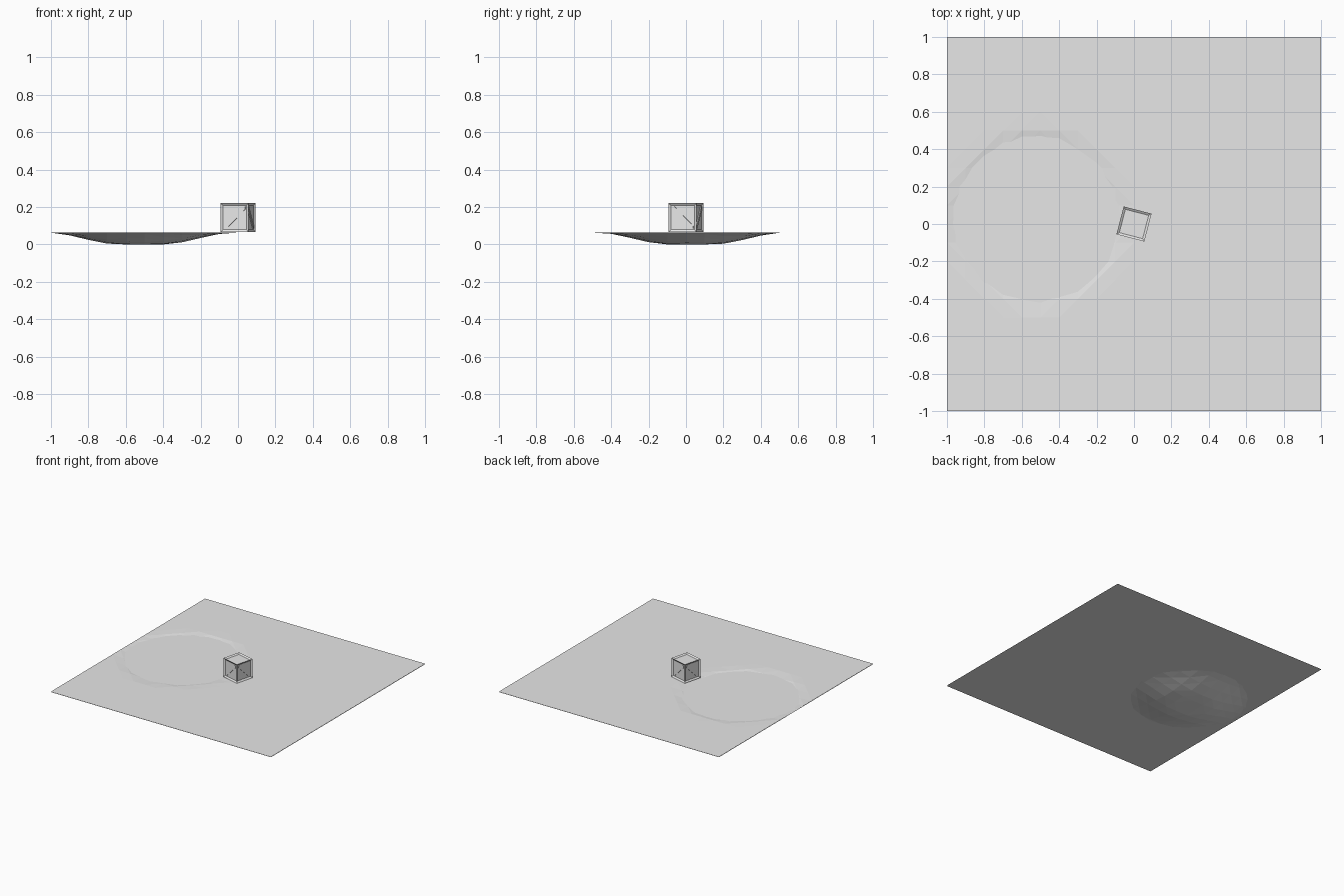
import bpy, bmesh, math
from mathutils import Matrix, Vector

if "Cube" in bpy.data.objects:
    bpy.data.objects.remove(bpy.data.objects["Cube"])

grey = bpy.data.materials.new("plain_grey")
grey.diffuse_color = (0.8, 0.8, 0.8, 1)
grey.use_nodes = True
grey.node_tree.nodes["Principled BSDF"].inputs["Base Color"].default_value = grey.diffuse_color

GROUND_Z, WATER_Z = 0.063, 0.058


def finish(bm, name):
    mesh = bpy.data.meshes.new(name)
    bm.to_mesh(mesh)
    bm.free()
    mesh.materials.append(grey)
    obj = bpy.data.objects.new(name, mesh)
    bpy.context.collection.objects.link(obj)
    return obj


# Ground: flat sheet with a smooth round basin pressed into it
bm = bmesh.new()
bmesh.ops.create_grid(bm, x_segments=20, y_segments=20, size=1)
for v in bm.verts:
    r = math.hypot(v.co.x + 0.52, v.co.y - 0.025)
    t = min(max((r - 0.12) / 0.38, 0), 1)
    v.co.z = GROUND_Z * t * t * (3 - 2 * t)
bmesh.ops.triangulate(bm, faces=[f for f in bm.faces
                                 if max(v.co.z for v in f.verts) - min(v.co.z for v in f.verts) > 1e-5])
finish(bm, "ground")

# Water: level sheet just under the ground, showing inside the basin
bm = bmesh.new()
bmesh.ops.create_grid(bm, x_segments=1, y_segments=1, size=1,
                      matrix=Matrix.Translation((0, 0, WATER_Z)))
finish(bm, "water")

# Crate: cube with recessed panels inside a frame
SIZE, FRAME, DEPTH = 0.154, 0.018, 0.009
place = Matrix.Translation((0, 0, 0.066 + SIZE / 2)) @ Matrix.Rotation(math.radians(-14.5), 4, 'Z')
bm = bmesh.new()
bmesh.ops.create_cube(bm, size=SIZE)
panels = list(bm.faces)
bmesh.ops.inset_individual(bm, faces=panels, thickness=FRAME)
for f in panels:
    shift = -f.normal * DEPTH
    bmesh.ops.extrude_discrete_faces  # panels are pushed in directly below
    bmesh.ops.translate(bm, vec=shift, verts=f.verts)
finish(bm, "crate").matrix_world = place

# Braces: one diagonal board across each side panel, alternating direction
bm = bmesh.new()
half = SIZE / 2 - FRAME
for i in range(4):
    a, b = Vector((-half, 0, -half)), Vector((half, 0, half))
    w = 0.014
    sign = 1 if i % 2 == 0 else -1
    # six-sided strip whose ends fit into the panel corners
    strip = [(a.x, a.z), (a.x + w, a.z), (b.x, b.z - w), (b.x, b.z), (b.x - w, b.z), (a.x, a.z + w)]
    turn = Matrix.Rotation(i * math.pi / 2, 4, 'Z')
    front = -SIZE / 2 + 0.003
    outline = [turn @ Vector((x * sign, front, z)) for x, z in strip]
    face = bm.faces.new([bm.verts.new(p) for p in outline])
    inward = turn @ Vector((0, DEPTH - 0.003, 0))
    ext = bmesh.ops.extrude_face_region(bm, geom=[face], use_keep_orig=True)
    bmesh.ops.translate(bm, vec=inward,
                        verts=[g for g in ext["geom"] if isinstance(g, bmesh.types.BMVert)])
bmesh.ops.recalc_face_normals(bm, faces=bm.faces)
finish(bm, "crate_braces").matrix_world = place
